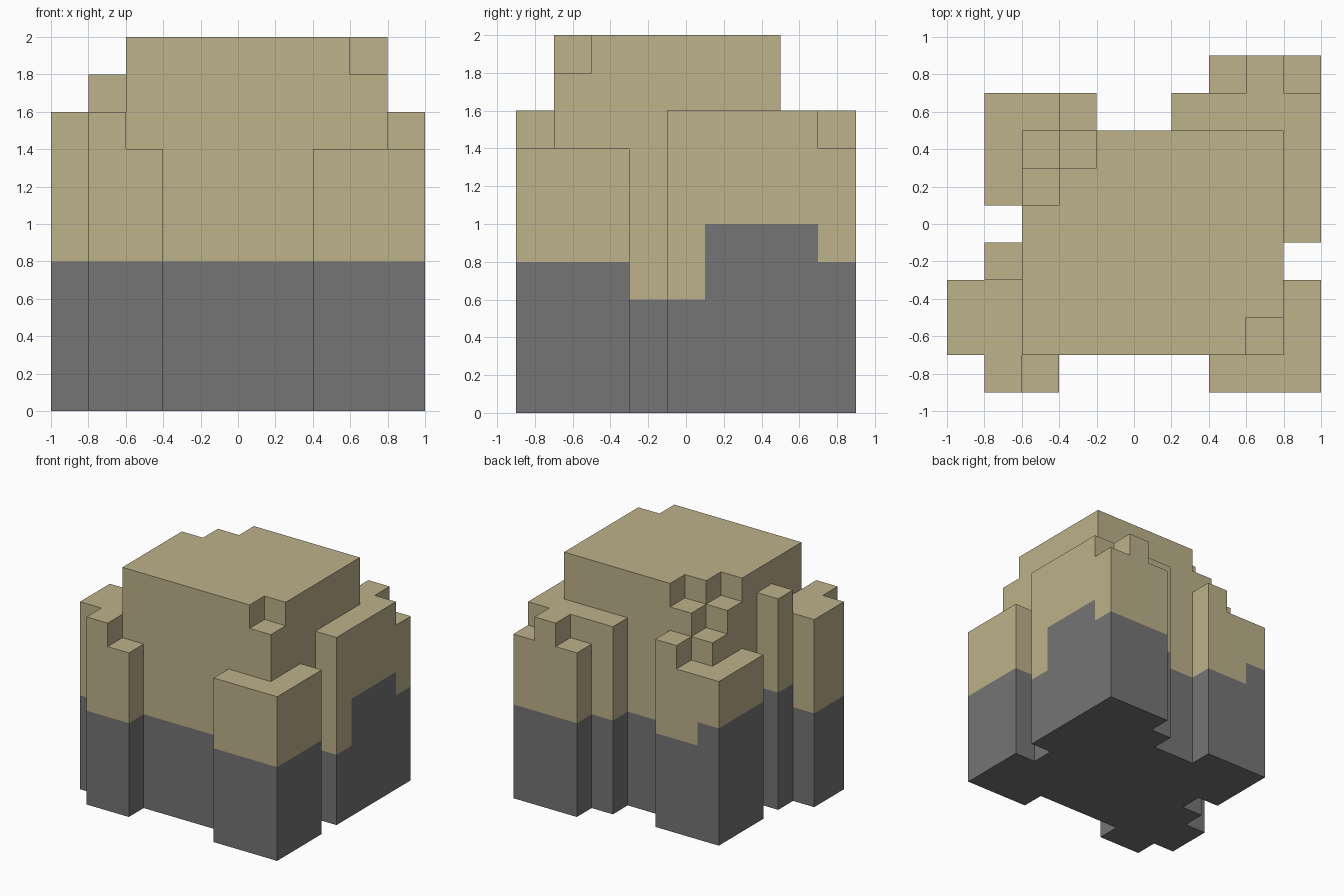
import bpy
import bmesh

UNIT = 0.2
FLOOR_OFFSET = 4.5  # grid rows from the front edge to the centre

cube = bpy.data.objects.get("Cube")
if cube:
    bpy.data.objects.remove(cube, do_unlink=True)


def make_material(name, colour):
    mat = bpy.data.materials.new(name)
    mat.use_nodes = True
    mat.diffuse_color = (*colour, 1)
    bsdf = next(n for n in mat.node_tree.nodes if n.type == 'BSDF_PRINCIPLED')
    bsdf.inputs["Base Color"].default_value = (*colour, 1)
    return mat


materials = [make_material("stone grey", (0.178, 0.178, 0.178)),
             make_material("sand tan", (0.508, 0.445, 0.254))]

# Each grid cell holds its part name, its top and the height of its grey base
cells = {}


def block(part, x_range, y_range, top, grey=4):
    for x in range(*x_range):
        for y in range(*y_range):
            cells[x, y] = (part, top, grey)


# Central body with a stepped corner and a chipped corner
block("central_body", (-3, 4), (1, 7), 10)
block("central_body", (3, 4), (1, 2), 9)
block("central_body", (-3, -1), (6, 7), 9)
block("central_body", (-3, -2), (5, 6), 9)
block("central_body", (-3, -2), (6, 7), 8)
block("central_body", (3, 4), (3, 4), 10, grey=3)
block("central_body", (-3, -2), (4, 5), 10, grey=5)

# Front corner on the left: L-shaped pillar
block("front_left_pillar", (2, 5), (0, 1), 7)
block("front_left_pillar", (4, 5), (1, 3), 7)

# Front corner on the right: stepped pillar
block("front_right_pillar", (-4, -3), (0, 3), 8)
block("front_right_pillar", (-5, -4), (1, 3), 8)
block("front_right_pillar", (-3, -2), (0, 1), 7)
block("front_right_pillar", (-4, -3), (3, 4), 9, grey=5)

# Back corner on the left: wall wrapping round the corner
block("back_left_wall", (1, 4), (7, 8), 8)
block("back_left_wall", (3, 4), (8, 9), 8)
block("back_left_wall", (2, 3), (8, 9), 7)
block("back_left_wall", (4, 5), (4, 5), 8, grey=3)
block("back_left_wall", (4, 5), (5, 8), 8, grey=5)
block("back_left_wall", (4, 5), (8, 9), 7)

# Back corner on the right: low L-shaped wall with a raised end
block("back_right_wall", (-4, -3), (5, 8), 7, grey=5)
block("back_right_wall", (-3, -2), (7, 8), 7)
block("back_right_wall", (-2, -1), (7, 8), 8)


def build_part(name):
    bm = bmesh.new()

    def quad(points, material):
        verts = [bm.verts.new((x * UNIT, (y - FLOOR_OFFSET) * UNIT, z * UNIT))
                 for x, y, z in points]
        bm.faces.new(verts).material_index = material

    for (x, y), (part, top, grey) in cells.items():
        if part != name:
            continue
        corners = [(x, y), (x + 1, y), (x + 1, y + 1), (x, y + 1)]
        quad([(*c, top) for c in corners], 1)
        quad([(*c, 0) for c in reversed(corners)], 0)
        # Exposed walls, one step at a time: grey below, tan above
        neighbours = [(x, y - 1), (x + 1, y), (x, y + 1), (x - 1, y)]
        for side, other in enumerate(neighbours):
            a, b = corners[side], corners[(side + 1) % 4]
            start = cells[other][1] if other in cells else 0
            for z in range(start, top):
                quad([(*a, z), (*b, z), (*b, z + 1), (*a, z + 1)], int(z >= grey))

    # Join the steps into clean flat faces
    bmesh.ops.remove_doubles(bm, verts=bm.verts, dist=0.001)
    bmesh.ops.dissolve_limit(bm, angle_limit=0.01, verts=bm.verts, edges=bm.edges,
                             delimit={'MATERIAL'})
    mesh = bpy.data.meshes.new(name)
    bm.to_mesh(mesh)
    bm.free()
    for mat in materials:
        mesh.materials.append(mat)
    bpy.context.collection.objects.link(bpy.data.objects.new(name, mesh))


for part_name in sorted({cell[0] for cell in cells.values()}):
    build_part(part_name)
